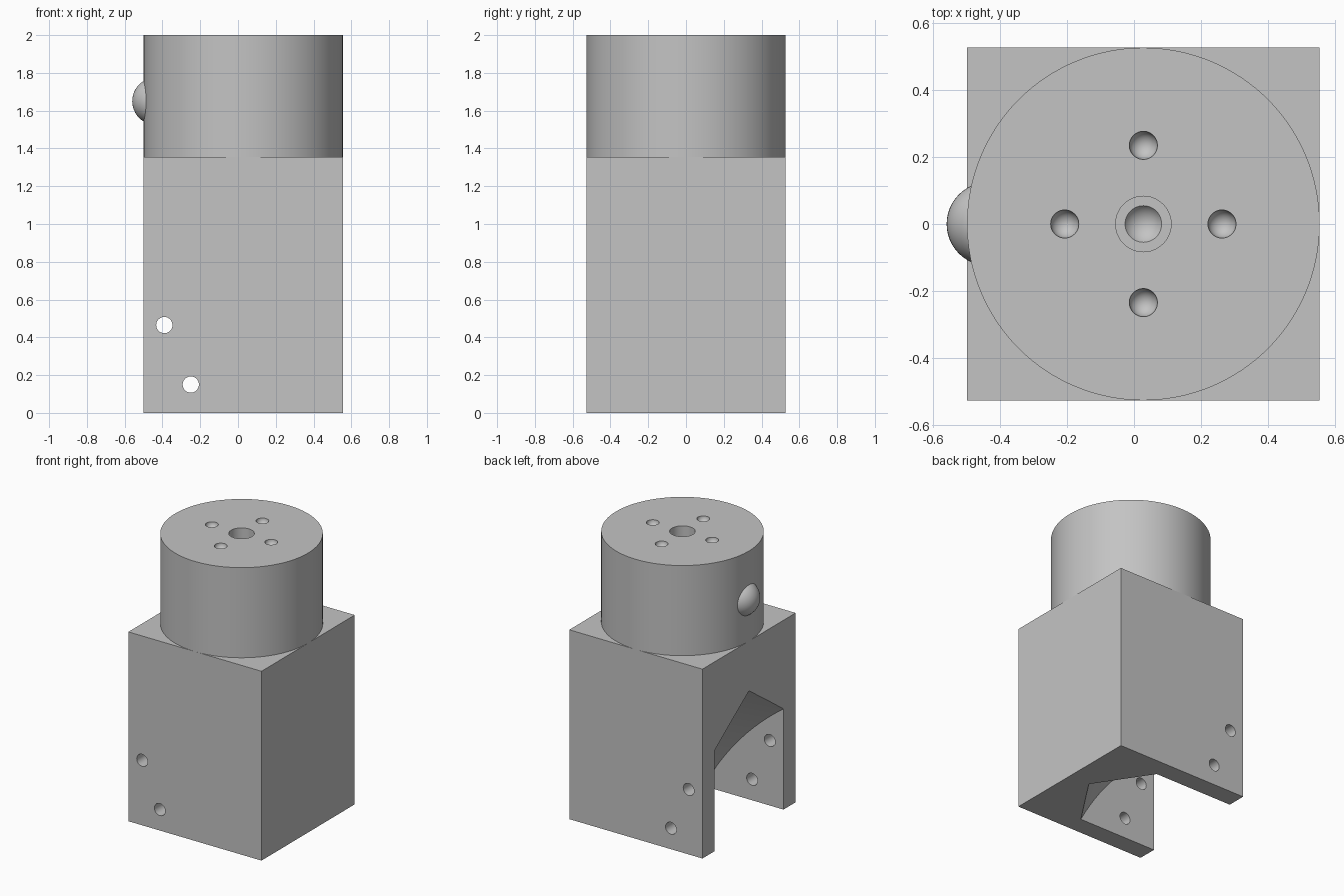
import bpy, bmesh, math
from mathutils import Vector, Matrix

cube = bpy.data.objects.get("Cube")
if cube:
    bpy.data.objects.remove(cube, do_unlink=True)

# Single grey plastic
grey = bpy.data.materials.new("grey_plastic")
grey.use_nodes = True
grey.diffuse_color = (0.55, 0.55, 0.55, 1)
grey.node_tree.nodes["Principled BSDF"].inputs["Base Color"].default_value = (0.55, 0.55, 0.55, 1)

CX = 0.028       # axis of the body
HALF = 0.527     # half width of block, radius of drum
SPLIT = 1.355    # block top


def finish(bm, name):
    bmesh.ops.recalc_face_normals(bm, faces=bm.faces)
    mesh = bpy.data.meshes.new(name)
    bm.to_mesh(mesh)
    bm.free()
    mesh.materials.append(grey)
    obj = bpy.data.objects.new(name, mesh)
    bpy.context.collection.objects.link(obj)
    return obj


def cylinder(name, radius, depth, centre, along_y=False, segments=48):
    bm = bmesh.new()
    matrix = Matrix.Translation(centre)
    if along_y:
        matrix = matrix @ Matrix.Rotation(math.pi / 2, 4, 'X')
    bmesh.ops.create_cone(bm, cap_ends=True, segments=segments, radius1=radius,
                          radius2=radius, depth=depth, matrix=matrix)
    return finish(bm, name)


def ball(name, radius, centre):
    bm = bmesh.new()
    bmesh.ops.create_uvsphere(bm, u_segments=48, v_segments=24, radius=radius,
                              matrix=Matrix.Translation(centre))
    return finish(bm, name)


def cut(target, cutter):
    cutter.hide_render = True
    mod = target.modifiers.new("cut", 'BOOLEAN')
    mod.operation = 'DIFFERENCE'
    mod.solver = 'EXACT'
    mod.object = cutter
    select(target)
    bpy.ops.object.modifier_apply(modifier=mod.name)
    bpy.data.objects.remove(cutter, do_unlink=True)


def select(obj):
    bpy.ops.object.select_all(action='DESELECT')
    obj.select_set(True)
    bpy.context.view_layer.objects.active = obj


# Square block
bm = bmesh.new()
bmesh.ops.create_cube(bm, size=1, matrix=Matrix.Translation((CX, 0, SPLIT / 2))
                      @ Matrix.Diagonal((2 * HALF, 2 * HALF, SPLIT, 1)))
block = finish(bm, "square_block")

# Curved slot with a ridged roof, spun around a distant axis
pivot = Vector((-1.708, 0, -0.972))
profile = [(0.5, -0.39), (2.08, -0.39), (2.312, 0), (2.08, 0.39), (0.5, 0.39)]
bm = bmesh.new()
verts = [bm.verts.new(pivot + Vector((r, y, 0))) for r, y in profile]
edges = [bm.edges.new((verts[i], verts[i - 1])) for i in range(len(verts))]
bmesh.ops.spin(bm, geom=verts + edges, cent=pivot, axis=(0, 1, 0),
               angle=math.tau, steps=180, use_merge=True)
bmesh.ops.remove_doubles(bm, verts=bm.verts, dist=0.0005)
cut(block, finish(bm, "slot_cutter"))

# Pin holes through both slot walls
for x, z in ((-0.39, 0.465), (-0.25, 0.15)):
    cut(block, cylinder("pin_cutter", 0.043, 2, (x, 0, z), along_y=True, segments=32))

# Round drum on top
drum = cylinder("round_drum", HALF, 2 - SPLIT, (CX, 0, (2 + SPLIT) / 2), segments=128)

# Four round sockets around a centre bore with a bowl floor
for i in range(4):
    a = i * math.pi / 2
    spot = (CX + 0.235 * math.cos(a), 0.235 * math.sin(a), 2)
    cut(drum, ball("socket_cutter", 0.042, spot))
cut(drum, cylinder("bore_cutter", 0.083, 0.2, (CX, 0, 2)))
cut(drum, ball("bowl_cutter", 0.065, (CX, 0, 1.935)))

# Side button
button = ball("side_button", 0.125, (-0.435, 0, 1.65))

for obj in (block, drum, button):
    select(obj)
    bpy.ops.object.shade_smooth_by_angle(angle=math.radians(25))
